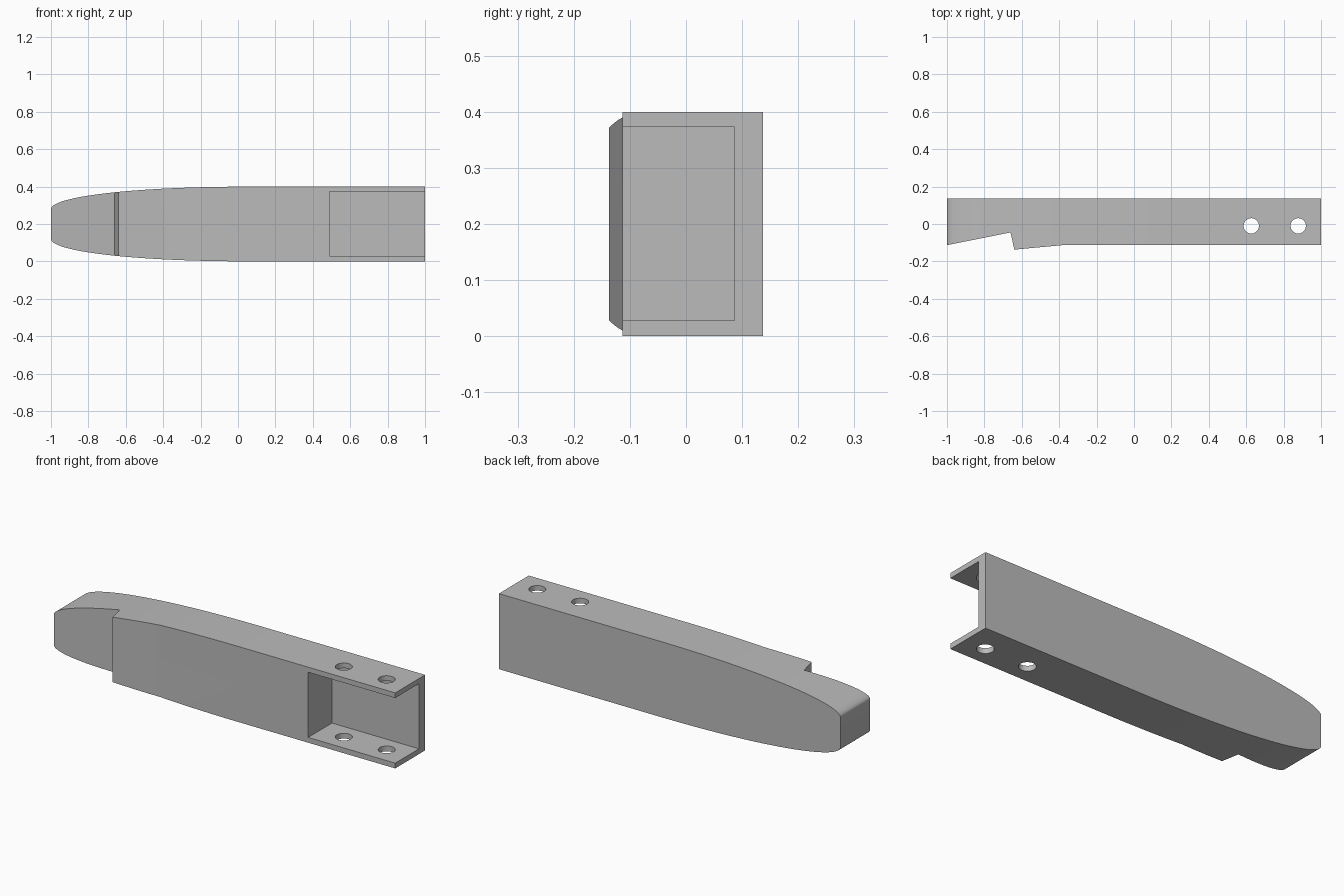
import bpy, bmesh, math
from mathutils import Matrix, Vector

cube = bpy.data.objects.get("Cube")
if cube:
    bpy.data.objects.remove(cube, do_unlink=True)

gray = bpy.data.materials.new("plain gray")
gray.use_nodes = True
gray.diffuse_color = (0.5, 0.5, 0.5, 1)
gray.node_tree.nodes["Principled BSDF"].inputs["Base Color"].default_value = (0.5, 0.5, 0.5, 1)


def prism(name, points, offset):
    """Extrude a closed outline along the offset vector."""
    bm = bmesh.new()
    face = bm.faces.new([bm.verts.new(p) for p in points])
    result = bmesh.ops.extrude_face_region(bm, geom=[face])
    moved = [g for g in result["geom"] if isinstance(g, bmesh.types.BMVert)]
    bmesh.ops.translate(bm, verts=moved, vec=Vector(offset))
    bmesh.ops.recalc_face_normals(bm, faces=bm.faces)
    mesh = bpy.data.meshes.new(name)
    bm.to_mesh(mesh)
    bm.free()
    mesh.materials.append(gray)
    obj = bpy.data.objects.new(name, mesh)
    bpy.context.collection.objects.link(obj)
    return obj


def carve(target, tool, operation="DIFFERENCE"):
    """Apply a boolean and remove its tool."""
    mod = target.modifiers.new("carve", "BOOLEAN")
    mod.operation, mod.solver, mod.object = operation, "EXACT", tool
    bpy.context.view_layer.objects.active = target
    bpy.ops.object.modifier_apply(modifier=mod.name)
    bpy.data.objects.remove(tool, do_unlink=True)


# Side profile with the notch and raised lip
MID, BACK, FRONT = 0.2, 0.137, -0.113
profile = [(-1, BACK), (-1, FRONT), (-0.66, -0.045), (-0.64, -0.137),
           (-0.38, FRONT), (1, FRONT), (1, BACK)]
body = prism("tapered_bar", [(x, y, -0.1) for x, y in profile], (0, 0, 0.6))

# Rounded nose outline
STEPS = 40
upper = [(1.1, MID)]
for i in range(STEPS + 1):
    a = math.pi / 2 * i / STEPS
    t = math.sin(a)
    upper.append((0.1 - 1.1 * t, 0.08 + 0.12 * math.sqrt(max(0, 1 - t ** 2.2))))
outline = [(x, -0.3, MID + h) for x, h in upper]
outline += [(x, -0.3, MID - h) for x, h in reversed(upper)]
carve(body, prism("nose_outline", outline, (0, 0.6, 0)), "INTERSECT")

# Open pocket at the square end
pocket = [(0.49, -0.3, 0.028), (1.2, -0.3, 0.028), (1.2, -0.3, 0.373), (0.49, -0.3, 0.373)]
carve(body, prism("pocket", pocket, (0, 0.386, 0)))

# Pin holes through both cheeks
for cx in (0.627, 0.878):
    ring = [(cx + 0.041 * math.cos(math.tau * k / 48),
             -0.01 + 0.041 * math.sin(math.tau * k / 48), -0.1) for k in range(48)]
    carve(body, prism("pin_hole", ring, (0, 0, 0.6)))

bpy.ops.object.select_all(action="DESELECT")
body.select_set(True)
bpy.context.view_layer.objects.active = body
bpy.ops.object.shade_smooth_by_angle(angle=math.radians(30))
